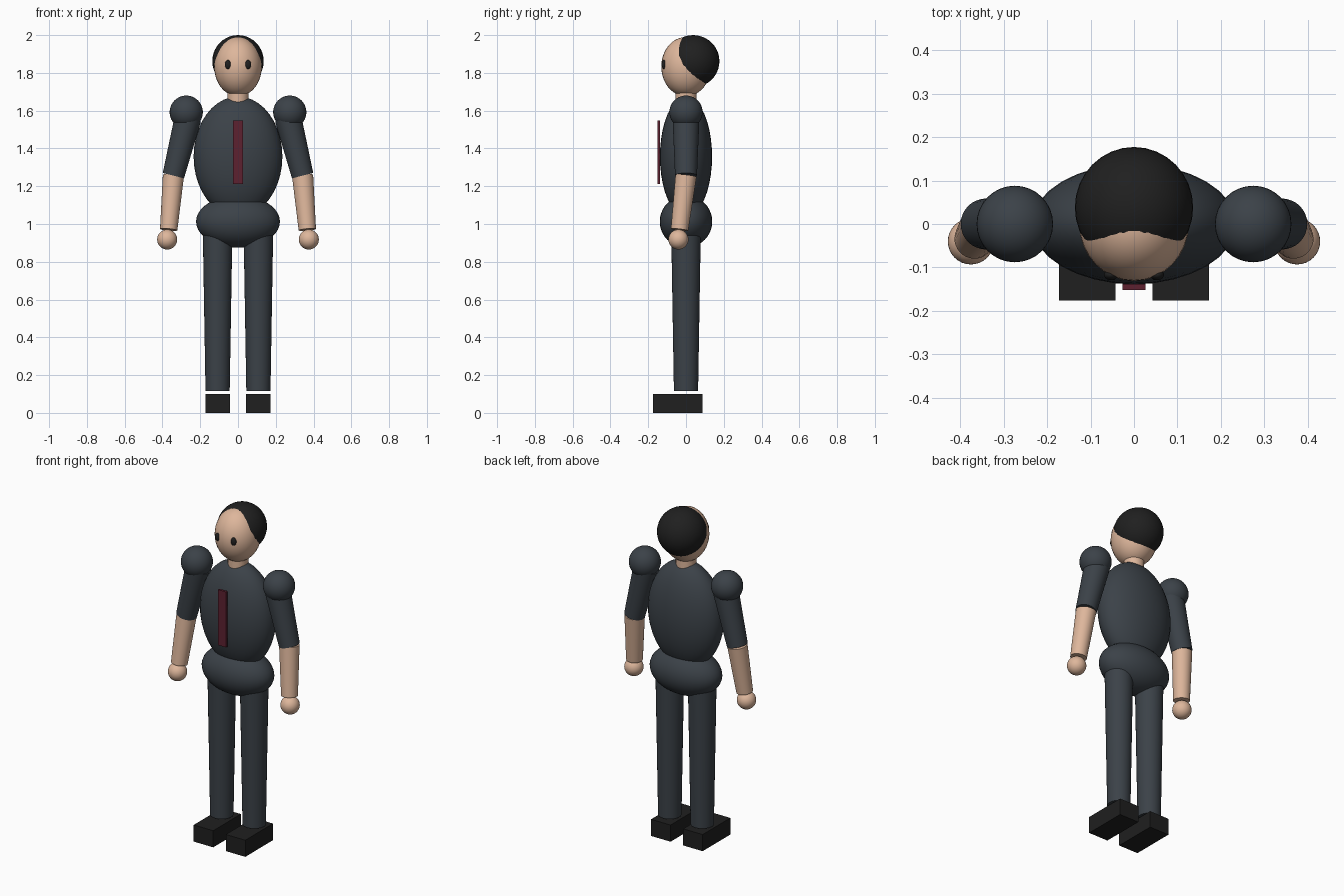
import bpy
import math
from mathutils import Vector

cube = bpy.data.objects.get("Cube")
if cube:
    bpy.data.objects.remove(cube, do_unlink=True)


def material(name, rgb):
    mat = bpy.data.materials.new(name)
    mat.use_nodes = True
    mat.diffuse_color = (*rgb, 1)
    mat.node_tree.nodes["Principled BSDF"].inputs["Base Color"].default_value = (*rgb, 1)
    return mat


suit = material("charcoal suit", (0.044, 0.054, 0.065))
skin = material("skin", (0.73, 0.47, 0.33))
black = material("black", (0.014, 0.014, 0.014))
red = material("dark red", (0.11, 0.015, 0.03))


def finish(name, mat, smooth=True):
    obj = bpy.context.object
    obj.name = name
    obj.data.materials.append(mat)
    bpy.ops.object.transform_apply(location=False, rotation=True, scale=True)
    if smooth:
        bpy.ops.object.shade_smooth_by_angle(angle=math.radians(40))
    return obj


def ellipsoid(name, centre, radii, mat):
    bpy.ops.mesh.primitive_uv_sphere_add(segments=32, ring_count=20, radius=1, location=centre)
    bpy.context.object.scale = radii
    return finish(name, mat)


def ball(name, centre, radius, mat):
    return ellipsoid(name, centre, (radius,) * 3, mat)


def limb(name, start, end, r_start, r_end, mat):
    """Tapered cylinder between two points."""
    a, b = Vector(start), Vector(end)
    bpy.ops.mesh.primitive_cone_add(vertices=32, radius1=r_start, radius2=r_end,
                                    depth=(b - a).length, location=(a + b) / 2)
    obj = bpy.context.object
    obj.rotation_euler = (b - a).to_track_quat('Z', 'Y').to_euler()
    return finish(name, mat)


def box(name, low, high, mat):
    a, b = Vector(low), Vector(high)
    bpy.ops.mesh.primitive_cube_add(size=1, location=(a + b) / 2)
    bpy.context.object.scale = b - a
    return finish(name, mat, smooth=False)


# Trunk
ellipsoid("torso", (0, 0, 1.357), (0.235, 0.138, 0.318), suit)
ellipsoid("pelvis", (0, 0, 1.013), (0.222, 0.139, 0.138), suit)
box("tie", (-0.027, -0.152, 1.213), (0.027, -0.138, 1.547), red)

# Head
limb("neck", (0, 0, 1.62), (0, 0, 1.73), 0.056, 0.056, skin)
ellipsoid("head", (0, 0, 1.833), (0.126, 0.131, 0.157), skin)
ellipsoid("hair", (0, 0.038, 1.862), (0.136, 0.139, 0.138), black)

# Paired parts
for side, s in (("left", 1), ("right", -1)):
    ellipsoid(side + "_eye", (s * 0.053, -0.117, 1.844), (0.016, 0.012, 0.024), black)

    shoulder = (s * 0.274, 0, 1.592)
    elbow = (s * 0.342, 0, 1.256)
    wrist = (s * 0.367, -0.034, 0.97)
    ball(side + "_shoulder", shoulder, 0.088, suit)
    limb(side + "_upper_arm", (s * 0.265, 0, 1.56), elbow, 0.071, 0.058, suit)
    limb(side + "_forearm", elbow, wrist, 0.056, 0.046, skin)
    ball(side + "_hand", (s * 0.375, -0.04, 0.918), 0.053, skin)

    limb(side + "_leg", (s * 0.108, 0, 0.115), (s * 0.108, 0, 0.945), 0.064, 0.078, suit)
    box(side + "_shoe", (s * 0.107 - 0.065, -0.176, 0), (s * 0.107 + 0.065, 0.087, 0.1), black)
